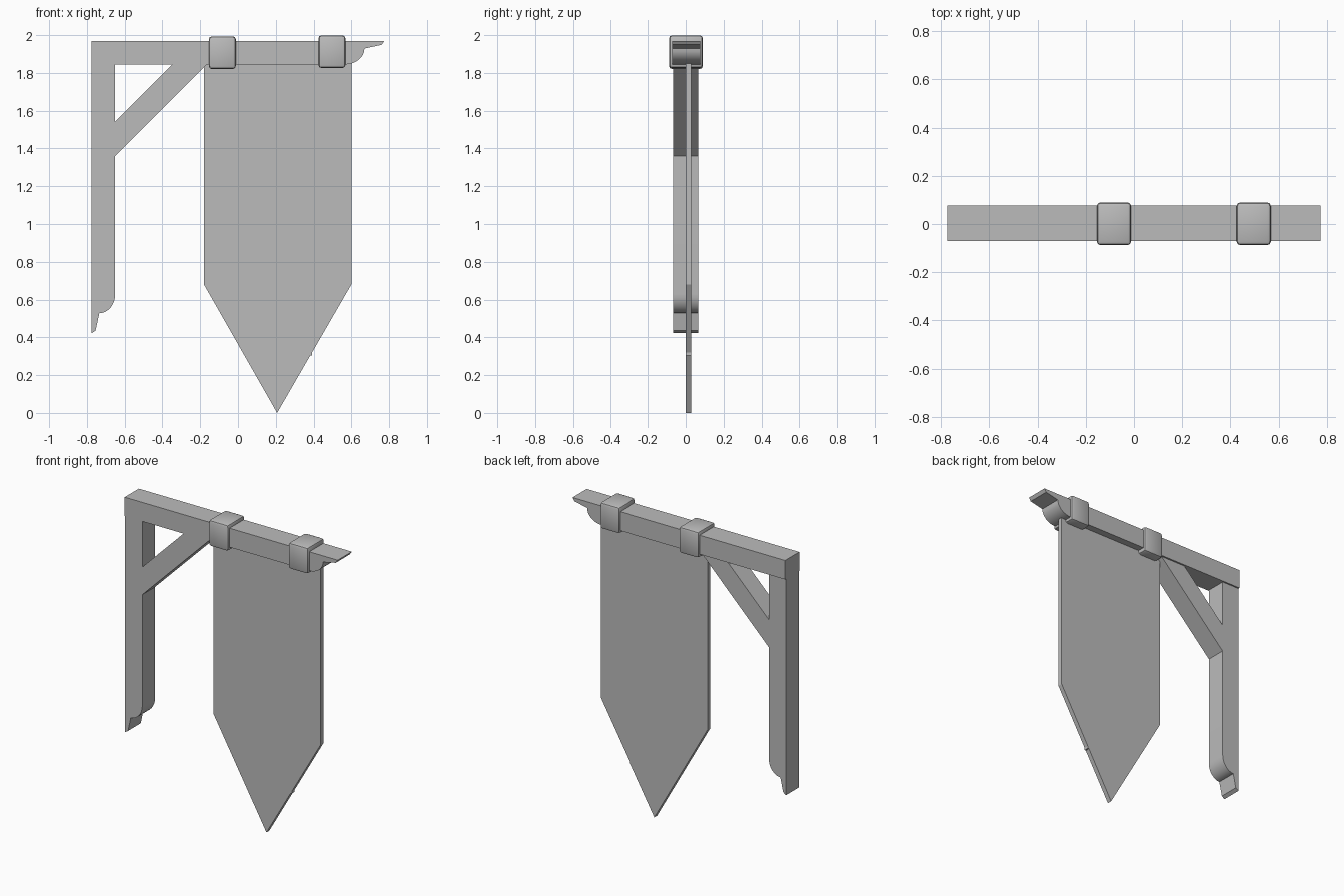
import bpy, bmesh, math
from mathutils import Vector

if "Cube" in bpy.data.objects:
    bpy.data.objects.remove(bpy.data.objects["Cube"])

grey = bpy.data.materials.new("plain grey")
grey.diffuse_color = (0.5, 0.5, 0.5, 1)
grey.use_nodes = True
grey.node_tree.nodes["Principled BSDF"].inputs["Base Color"].default_value = grey.diffuse_color


def finish(name, bm, smooth=True):
    bmesh.ops.recalc_face_normals(bm, faces=bm.faces)
    mesh = bpy.data.meshes.new(name)
    bm.to_mesh(mesh)
    bm.free()
    mesh.materials.append(grey)
    ob = bpy.data.objects.new(name, mesh)
    bpy.context.collection.objects.link(ob)
    if smooth:
        bpy.ops.object.select_all(action='DESELECT')
        ob.select_set(True)
        bpy.context.view_layer.objects.active = ob
        bpy.ops.object.shade_smooth_by_angle(angle=math.radians(35))
    return ob


def extrude_profile(name, pts, y0, y1, smooth=False):
    """Extrude an x-z outline from y0 to y1."""
    bm = bmesh.new()
    face = bm.faces.new([bm.verts.new((x, y0, z)) for x, z in pts])
    ext = bmesh.ops.extrude_face_region(bm, geom=[face])
    moved = [g for g in ext["geom"] if isinstance(g, bmesh.types.BMVert)]
    bmesh.ops.translate(bm, verts=moved, vec=(0, y1 - y0, 0))
    return finish(name, bm, smooth)


def carved_end(n=8):
    """Carved tip as (distance from the tip, depth from the straight back)."""
    pts = [(0, 0), (0.014, 0.021), (0.106, 0.041)]
    for i in range(1, n + 1):
        a = math.pi / 2 * i / n
        pts.append((0.106 + 0.102 * (1 - math.cos(a)), 0.041 + 0.084 * math.sin(a)))
    return pts


# Horizontal beam with carved right end
tip = [(0.775 - d, 1.97 - h) for d, h in carved_end()]
extrude_profile("beam", [(-0.775, 1.97)] + tip + [(-0.775, 1.845)], -0.071, 0.076, True)

# Wall post with carved lower end
tip = [(-0.775 + h, 0.422 + d) for d, h in carved_end()]
extrude_profile("post", [(-0.775, 1.85)] + tip + [(-0.65, 1.85)], -0.066, 0.066, True)

# Diagonal brace
extrude_profile("brace", [(-0.655, 1.355), (-0.655, 1.537), (-0.342, 1.85), (-0.16, 1.85)],
                -0.065, 0.065)

# Pointed cloth with a tiny nick on its lower right edge
extrude_profile("banner", [(-0.18, 1.86), (0.6, 1.86), (0.6, 0.68), (0.392, 0.32),
                           (0.392, 0.305), (0.383, 0.305), (0.207, 0.0), (-0.18, 0.68)],
                0.0, 0.03)

# Rounded bands around the beam
for name, x, z in (("left_band", -0.083, 1.907), ("right_band", 0.497, 1.9125)):
    bm = bmesh.new()
    bmesh.ops.create_cube(bm, size=1)
    bmesh.ops.scale(bm, vec=(0.143, 0.178, 0.173), verts=bm.verts)
    bmesh.ops.translate(bm, vec=Vector((x, 0.001, z)), verts=bm.verts)
    bmesh.ops.bevel(bm, geom=bm.edges[:], offset=0.016, segments=2, profile=0.5,
                    affect='EDGES')
    finish(name, bm)
